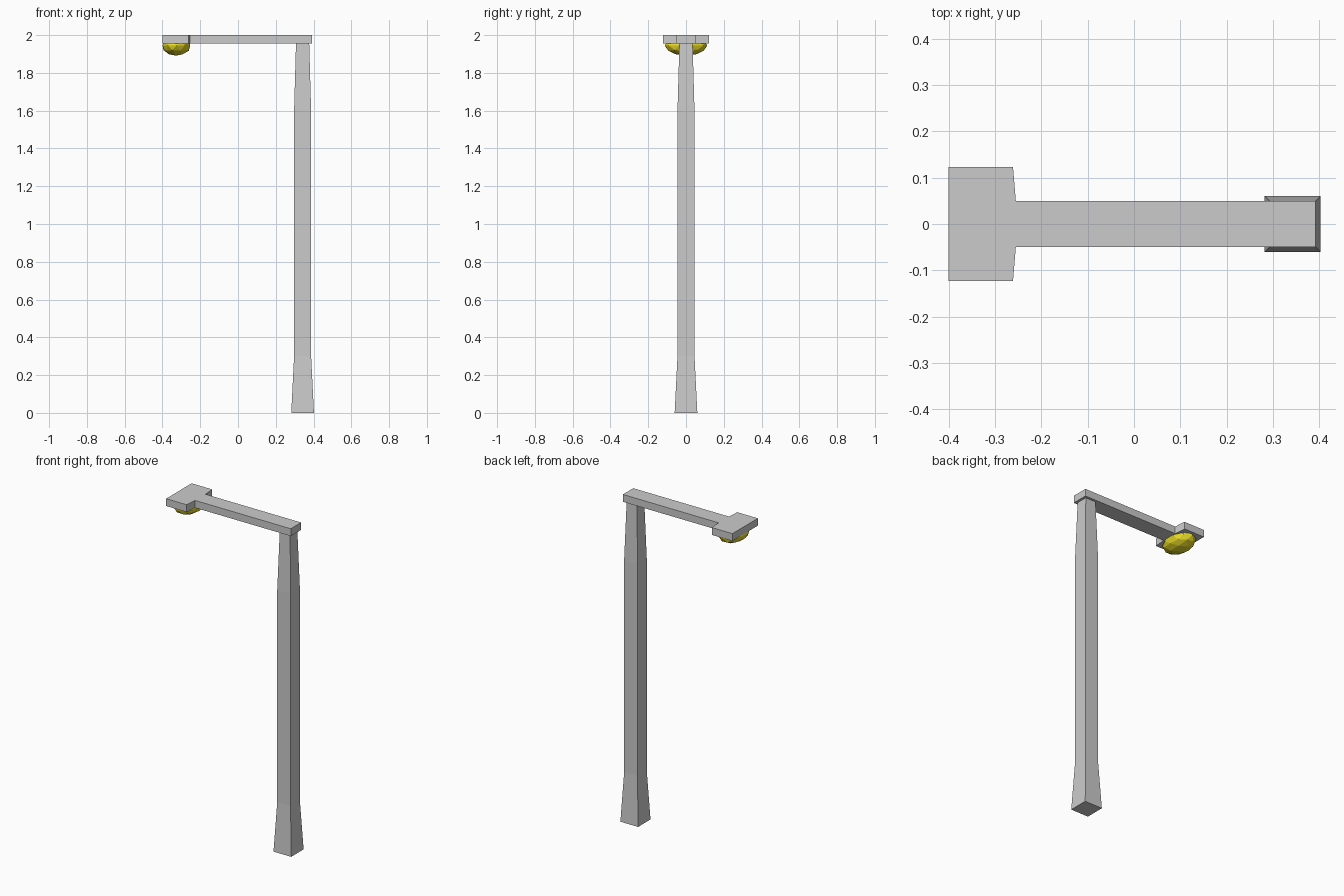
import bpy, bmesh
from mathutils import Matrix

if "Cube" in bpy.data.objects:
    bpy.data.objects.remove(bpy.data.objects["Cube"])


def finish(name, bm, color=None):
    bmesh.ops.recalc_face_normals(bm, faces=bm.faces)
    me = bpy.data.meshes.new(name)
    bm.to_mesh(me)
    bm.free()
    ob = bpy.data.objects.new(name, me)
    bpy.context.collection.objects.link(ob)
    if color:
        mat = bpy.data.materials.new(name + "_material")
        mat.diffuse_color = color
        mat.use_nodes = True
        mat.node_tree.nodes["Principled BSDF"].inputs["Base Color"].default_value = mat.diffuse_color
        me.materials.append(mat)
    return ob


# Post: square sections lofted upward, flared foot and tapered top
bm = bmesh.new()
cx = 0.342
rings = []
for z, h in [(0, 0.06), (0.3, 0.045), (1.6, 0.045), (1.955, 0.035)]:
    rings.append([bm.verts.new((cx + sx * h, sy * h, z))
                  for sx, sy in ((-1, -1), (1, -1), (1, 1), (-1, 1))])
for a, b in zip(rings, rings[1:]):
    for i in range(4):
        j = (i + 1) % 4
        bm.faces.new((a[i], a[j], b[j], b[i]))
bm.faces.new(rings[0])
bm.faces.new(rings[-1])
finish("post", bm)

# Arm with wide lamp head: mirrored T outline, extruded
bm = bmesh.new()
half = [(0.392, 0.05), (-0.255, 0.05), (-0.261, 0.123), (-0.40, 0.123)]
outline = half + [(x, -y) for x, y in reversed(half)]
face = bm.faces.new([bm.verts.new((x, y, 1.955)) for x, y in outline])
top = bmesh.ops.extrude_face_region(bm, geom=[face])
bmesh.ops.translate(bm, vec=(0, 0, 0.045),
                    verts=[v for v in top["geom"] if isinstance(v, bmesh.types.BMVert)])
finish("arm_and_head", bm)

# Bulb: flattened low-poly ball under the head
bm = bmesh.new()
bmesh.ops.create_icosphere(bm, subdivisions=2, radius=1,
                           matrix=Matrix.Translation((-0.326, 0, 1.945))
                           @ Matrix.Diagonal((0.077, 0.113, 0.054, 1)))
finish("bulb", bm, (0.8, 0.7, 0.02, 1))
